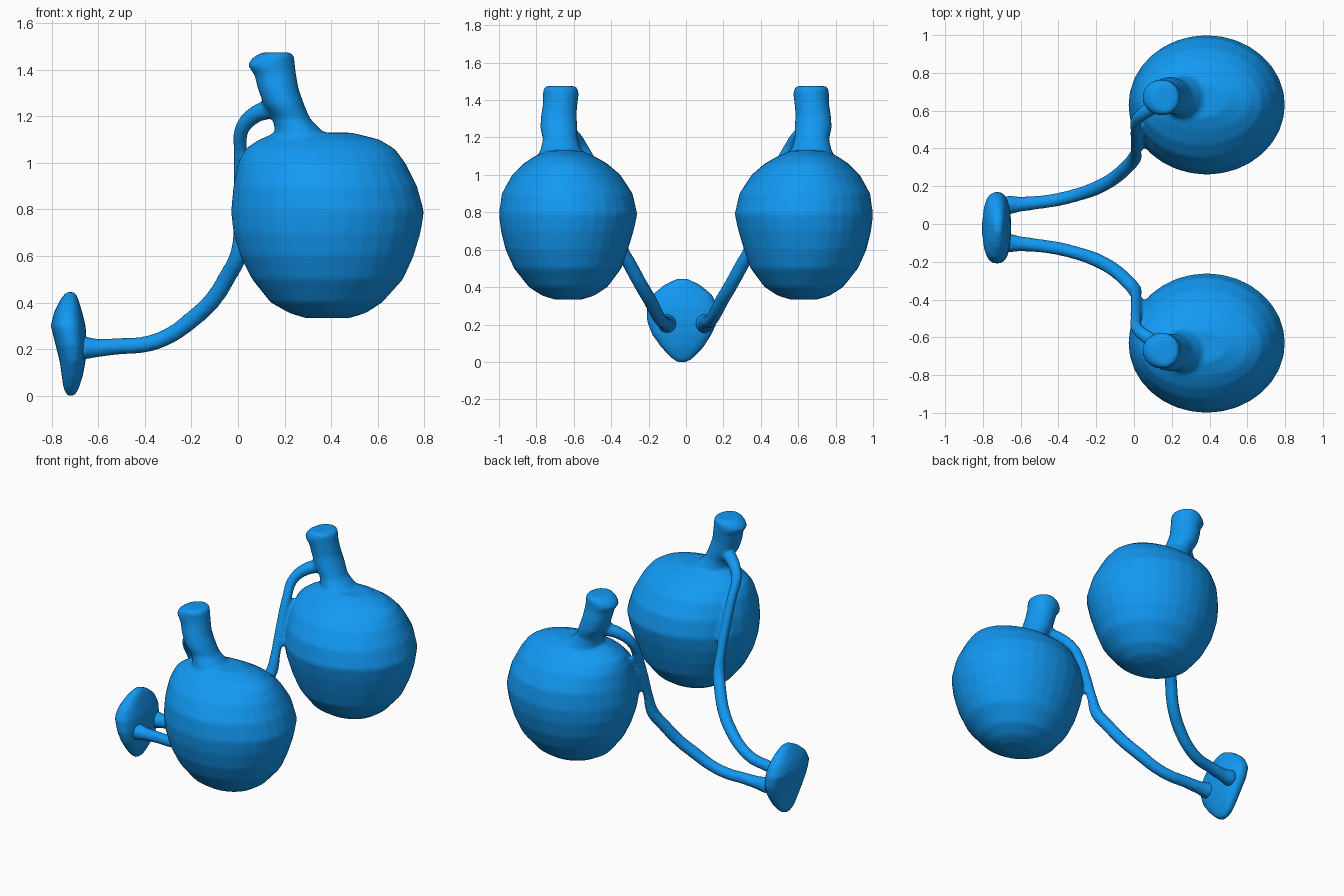
import bpy, bmesh
from math import cos, sin, pi, copysign

if "Cube" in bpy.data.objects:
    bpy.data.objects.remove(bpy.data.objects["Cube"])

blue = bpy.data.materials.new("blue")
blue.diffuse_color = (0.006, 0.32, 0.9, 1)
blue.use_nodes = True
blue.node_tree.nodes["Principled BSDF"].inputs["Base Color"].default_value = blue.diffuse_color


def loft(name, rings, side=1, power=2.0, n=32):
    """Closed skin through horizontal oval rings (z, x0, x1, y0, y1)."""
    bm = bmesh.new()
    loops = []
    for z, x0, x1, y0, y1 in rings:
        loop = []
        for i in range(n):
            c, s = cos(2 * pi * i / n), sin(2 * pi * i / n)
            px = copysign(abs(c) ** (2 / power), c)
            py = copysign(abs(s) ** (2 / power), s)
            x = (x0 + x1) / 2 + px * (x1 - x0) / 2
            y = (y0 + y1) / 2 + py * (y1 - y0) / 2
            loop.append(bm.verts.new((x, y * side, z)))
        loops.append(loop)
    for a, b in zip(loops, loops[1:]):
        for i in range(n):
            j = (i + 1) % n
            bm.faces.new((a[i], a[j], b[j], b[i]))
    bm.faces.new(loops[0][::-1])
    bm.faces.new(loops[-1])
    bmesh.ops.recalc_face_normals(bm, faces=bm.faces)
    mesh = bpy.data.meshes.new(name)
    bm.to_mesh(mesh)
    bm.free()
    ob = bpy.data.objects.new(name, mesh)
    bpy.context.collection.objects.link(ob)
    return ob


def tube(name, pts, side):
    """Cord along points (x, y, z, radius)."""
    cu = bpy.data.curves.new(name, 'CURVE')
    cu.dimensions = '3D'
    cu.bevel_depth = 1.0
    cu.bevel_resolution = 4
    cu.use_fill_caps = True
    sp = cu.splines.new('BEZIER')
    sp.bezier_points.add(len(pts) - 1)
    for bp, (x, y, z, r) in zip(sp.bezier_points, pts):
        bp.co = (x, y * side, z)
        bp.radius = r
        bp.handle_left_type = bp.handle_right_type = 'AUTO'
    ob = bpy.data.objects.new(name, cu)
    bpy.context.collection.objects.link(ob)
    return ob


def fuse(parts, name):
    """Melt parts into one smooth skin."""
    bpy.ops.object.select_all(action='DESELECT')
    for p in parts:
        p.select_set(True)
    bpy.context.view_layer.objects.active = parts[0]
    bpy.ops.object.convert(target='MESH')
    if len(parts) > 1:
        bpy.ops.object.join()
    ob = bpy.context.view_layer.objects.active
    ob.name = name
    rm = ob.modifiers.new("remesh", 'REMESH')
    rm.mode = 'VOXEL'
    rm.voxel_size = 0.012
    rm.use_smooth_shade = True
    sm = ob.modifiers.new("smooth", 'SMOOTH')
    sm.factor = 0.5
    sm.iterations = 6
    ob.data.materials.clear()
    ob.data.materials.append(blue)
    return ob


# Round body, neck and cord shapes
body = [(.333, .29, .48, .56, .70), (.355, .22, .55, .49, .77),
        (.40, .14, .62, .42, .84), (.50, .06, .71, .345, .92),
        (.60, .01, .755, .31, .965), (.70, -.02, .785, .28, .99),
        (.79, -.03, .80, .26, 1.0), (.90, -.02, .77, .285, .985),
        (1.0, .0, .72, .35, .93), (1.06, .03, .675, .42, .87),
        (1.10, .09, .61, .49, .81), (1.13, .16, .49, .56, .74)]
neck = [(1.05, .12, .42, .53, .81), (1.13, .16, .37, .56, .78),
        (1.19, .15, .31, .58, .765), (1.25, .11, .285, .58, .78),
        (1.32, .085, .26, .585, .775), (1.38, .07, .25, .58, .765),
        (1.42, .04, .245, .575, .765), (1.45, .06, .242, .575, .765),
        (1.475, .10, .235, .585, .755)]
cord = [(.17, .66, 1.24, .045), (.07, .60, 1.205, .038), (.015, .55, 1.14, .032),
        (.01, .50, 1.05, .03), (.01, .44, .90, .03), (.01, .38, .72, .03),
        (.0, .345, .60, .038), (-.04, .30, .52, .038), (-.11, .24, .41, .038),
        (-.20, .19, .325, .038), (-.30, .155, .255, .036), (-.40, .13, .22, .036),
        (-.50, .115, .213, .036), (-.60, .105, .205, .04), (-.68, .10, .205, .055)]

# Both sides
for side, label in ((1, "back"), (-1, "front")):
    fuse([loft("body", body, side), loft("neck", neck, side), tube("cord", cord, side)],
         label + "_flask_with_cord")

# Rounded end pad where the cords meet
pad = [(.0, -.735, -.70, -.05, .01), (.03, -.75, -.685, -.09, .05),
       (.08, -.757, -.668, -.135, .095), (.15, -.767, -.655, -.185, .14),
       (.22, -.785, -.65, -.21, .17), (.30, -.805, -.655, -.21, .17),
       (.36, -.79, -.67, -.18, .14), (.41, -.765, -.685, -.12, .08),
       (.445, -.74, -.70, -.05, .01)]
fuse([loft("pad", pad, 1, 2.4)], "end_pad")
